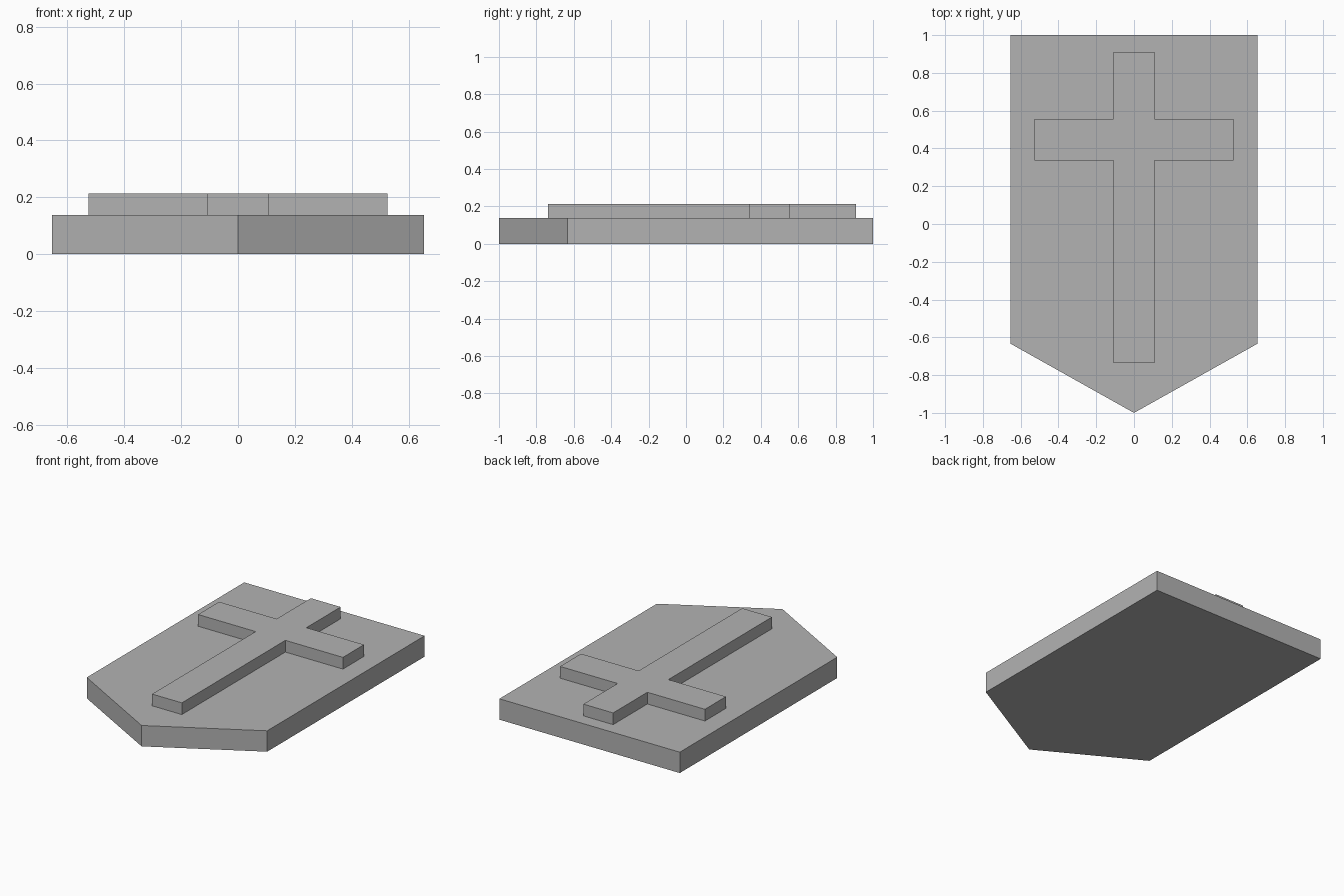
import bpy
import bmesh

cube = bpy.data.objects.get("Cube")
if cube:
    bpy.data.objects.remove(cube, do_unlink=True)

# Single grey stone colour
GREY = (0.45, 0.45, 0.45, 1.0)
stone = bpy.data.materials.new("grey_stone")
stone.use_nodes = True
stone.diffuse_color = GREY
stone.node_tree.nodes["Principled BSDF"].inputs["Base Color"].default_value = GREY


def plate(name, half_outline, bottom, top):
    """Mirror a right-hand outline across x = 0 and extrude it upward."""
    mirrored = [(-x, y) for x, y in reversed(half_outline) if x > 0]
    bm = bmesh.new()
    base = bm.faces.new([bm.verts.new((x, y, bottom)) for x, y in half_outline + mirrored])
    extruded = bmesh.ops.extrude_face_region(bm, geom=[base], use_keep_orig=True)
    raised = [v for v in extruded["geom"] if isinstance(v, bmesh.types.BMVert)]
    bmesh.ops.translate(bm, vec=(0, 0, top - bottom), verts=raised)
    bmesh.ops.recalc_face_normals(bm, faces=bm.faces)
    mesh = bpy.data.meshes.new(name)
    bm.to_mesh(mesh)
    bm.free()
    mesh.materials.append(stone)
    obj = bpy.data.objects.new(name, mesh)
    bpy.context.collection.objects.link(obj)
    return obj


SLAB_TOP = 0.137
CROSS_TOP = 0.214

# Pointed shield slab
plate("shield_slab", [(0, -1), (0.655, -0.633), (0.655, 1)], 0, SLAB_TOP)

# Raised cross lying on the slab
bar, arm = 0.108, 0.526
plate("raised_cross",
      [(bar, -0.737), (bar, 0.337), (arm, 0.337), (arm, 0.555), (bar, 0.555), (bar, 0.91)],
      SLAB_TOP, CROSS_TOP)
